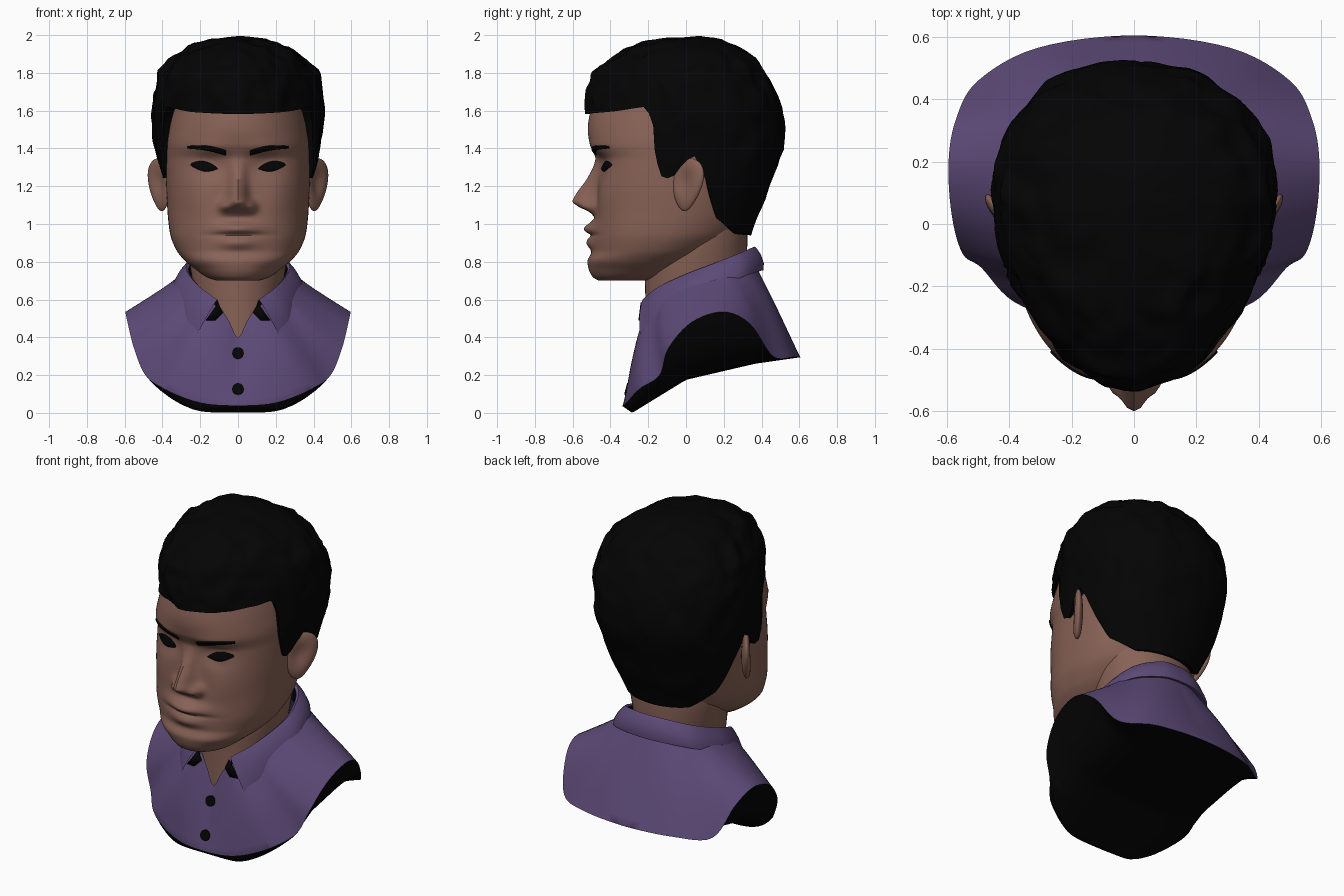
import bpy, bmesh, math
from mathutils import Vector, Matrix, noise

if "Cube" in bpy.data.objects:
    bpy.data.objects.remove(bpy.data.objects["Cube"])


def material(name, rgb):
    m = bpy.data.materials.new(name)
    m.diffuse_color = (*rgb, 1)
    m.use_nodes = True
    m.node_tree.nodes["Principled BSDF"].inputs["Base Color"].default_value = m.diffuse_color
    return m


SKIN = material("brown skin", (0.245, 0.122, 0.092))
CLOTH = material("purple cloth", (0.108, 0.068, 0.185))
BLACK = material("black", (0.0012, 0.0012, 0.0012))


def table(rows, x, smooth=True):
    """Monotone smooth interpolation of rows (x, a, b, ...) -> [a, b, ...]"""
    x = min(max(x, rows[0][0]), rows[-1][0])
    i = next(k for k in range(len(rows) - 1) if x <= rows[k + 1][0])
    p, q = rows[i], rows[i + 1]
    h = q[0] - p[0]
    t = (x - p[0]) / h

    def slope(k, c):
        if k == 0 or k == len(rows) - 1:
            a, b = (rows[0], rows[1]) if k == 0 else (rows[-2], rows[-1])
            return (b[c] - a[c]) / (b[0] - a[0])
        l, m, r = rows[k - 1:k + 2]
        d0, d1 = (m[c] - l[c]) / (m[0] - l[0]), (r[c] - m[c]) / (r[0] - m[0])
        return 2 * d0 * d1 / (d0 + d1) if d0 * d1 > 0 else 0
    out = []
    for c in range(1, len(p)):
        if smooth:
            m0, m1 = slope(i, c) * h, slope(i + 1, c) * h
            out.append((2 * t ** 3 - 3 * t * t + 1) * p[c] + (t ** 3 - 2 * t * t + t) * m0
                       + (3 * t * t - 2 * t ** 3) * q[c] + (t ** 3 - t * t) * m1)
        else:
            out.append(p[c] + (q[c] - p[c]) * t)
    return out


def spline(pts, k=6):
    """Catmull-Rom through points; ends lying on x = 0 are mirrored"""
    def ghost(end, nxt):
        return Vector((-nxt.x, nxt.y, nxt.z)) if abs(end.x) < 1e-6 else end * 2 - nxt
    p = [Vector(v) for v in pts]
    p = [ghost(p[0], p[1])] + p + [ghost(p[-1], p[-2])]
    out = []
    for a, b, c, d in zip(p, p[1:], p[2:], p[3:]):
        for t in (j / k for j in range(k)):
            out.append(0.5 * (2 * b + (c - a) * t + (2 * a - 5 * b + 4 * c - d) * t * t
                              + (3 * b - a - 3 * c + d) * t ** 3))
    return out + [p[-2]]


def finish(bm, name, mats, mirror=False, thick=0, angle=50):
    bmesh.ops.remove_doubles(bm, verts=bm.verts, dist=1e-5)
    bmesh.ops.recalc_face_normals(bm, faces=bm.faces)
    me = bpy.data.meshes.new(name)
    bm.to_mesh(me)
    bm.free()
    ob = bpy.data.objects.new(name, me)
    bpy.context.collection.objects.link(ob)
    for m in mats:
        me.materials.append(m)
    bpy.ops.object.select_all(action='DESELECT')
    ob.select_set(True)
    bpy.context.view_layer.objects.active = ob
    bpy.ops.object.shade_smooth_by_angle(angle=math.radians(angle))
    if thick:
        s = ob.modifiers.new("thickness", 'SOLIDIFY')
        s.thickness, s.offset = thick, 0
    if mirror:
        ob.modifiers.new("mirror", 'MIRROR').use_clip = True


def loft(name, rings, mats, closed=True, caps=False, rule=None, **kw):
    bm = bmesh.new()
    vs = [[bm.verts.new(p) for p in r] for r in rings]
    n = len(rings[0])
    for i in range(len(vs) - 1):
        for j in range(n if closed else n - 1):
            k = (j + 1) % n
            f = bm.faces.new((vs[i][j], vs[i][k], vs[i + 1][k], vs[i + 1][j]))
            f.material_index = rule(i) if rule else 0
    if caps:
        bm.faces.new(vs[0])
        bm.faces.new(vs[-1])
    finish(bm, name, mats, **kw)


def power(v, e):
    return math.copysign(abs(v) ** e, v)


def gauss(a, sa, b, sb):
    return math.exp(-(a / sa) ** 2 - (b / sb) ** 2)


# Head: z, half width, front y, back y, front squareness
HEAD = [(.70, .11, -.46, -.20, 2.1), (.715, .16, -.49, -.12, 2.1), (.76, .225, -.515, 0, 2.1),
        (.80, .275, -.522, .08, 2.2), (.86, .325, -.495, .18, 2.3), (.95, .36, -.49, .29, 2.4),
        (1.05, .372, -.48, .34, 2.4), (1.2, .38, -.468, .38, 2.5), (1.34, .383, -.47, .42, 2.4),
        (1.42, .38, -.508, .43, 2.3), (1.5, .37, -.52, .43, 2.1), (1.6, .352, -.505, .42, 1.95),
        (1.72, .30, -.43, .37, 1.9), (1.85, .18, -.25, .22, 2)]
# Nose: z, height, half width
NOSE = [(1.035, 0, .07), (1.065, .035, .065), (1.09, .09, .06), (1.12, .128, .056),
        (1.16, .112, .048), (1.24, .056, .042), (1.33, .014, .045), (1.40, 0, .05)]


def bump(x, z):
    ax = abs(x)
    h, wide = table(NOSE, z)
    h *= math.exp(-abs(x / wide) ** 2.4)
    h += .045 * gauss(ax - .07, .03, z - 1.092, .03)           # nostrils
    h += .052 * gauss(x, .11, z - .975, .036)                  # upper lip
    h += .034 * gauss(x, .10, z - .900, .034)                  # lower lip
    h -= .016 * gauss(x, .13, z - .942, .012)                  # mouth crease
    h -= .032 * gauss(ax - .15, .085, z - 1.31, .06)           # eye socket
    h += .014 * gauss(ax - .175, .055, z - 1.30, .035)         # eyeball
    h += .008 * gauss(ax - .15, .10, z - 1.40, .04)            # brow ridge
    return h + .014 * gauss(ax - .22, .10, z - 1.14, .11)      # cheek


def face_y(x, z):
    w, f, b, n = table(HEAD, z)
    c = (f + b) / 2
    return c - (c - f) * max(0, 1 - (abs(x) / w) ** n) ** (1 / n) - bump(x, z)


def head_ring(z, count=200):
    w, f, b, n = table(HEAD, z)
    c, ring = (f + b) / 2, []
    for i in range(count):
        t = 2 * math.pi * i / count
        e = 2 / n if math.cos(t) > 0 else 1
        x, y = w * power(math.sin(t), e), c - (c - f) * power(math.cos(t), e)
        if math.cos(t) > 0:
            y -= bump(x, z) * min(1, 3 * math.cos(t))
        ring.append((x, y, z))
    return ring


loft("head", [head_ring(.70 + 1.15 * i / 140) for i in range(141)], [SKIN], caps=True)

# Neck
NECK = [(.33, .19, -.215, .2), (.62, .23, -.215, .29), (.75, .25, -.22, .32),
        (.95, .275, -.16, .325), (1.1, .26, -.1, .3)]
rings = []
for z, w, f, b in ((z, *table(NECK, z)) for z in (.33 + .07 * i for i in range(12))):
    rings.append([(w * math.sin(a), (f + b) / 2 - (b - f) / 2 * math.cos(a), z)
                  for a in (2 * math.pi * i / 48 for i in range(48))])
loft("neck", rings, [SKIN], caps=True)

# Ears: flattened spheres flared outwards, hollowed on the outer side
bm = bmesh.new()
bmesh.ops.create_uvsphere(bm, u_segments=32, v_segments=24, radius=1)
for v in bm.verts:
    x, y, z = v.co
    r = math.hypot(y + .1, z - .1)
    dent = .024 * math.exp(-(r / .5) ** 2) if x > 0 else 0
    v.co = (.03 * x - dent, .098 * y * (1 + .35 * z) + .015 * z, .14 * z)
bmesh.ops.transform(bm, verts=bm.verts, matrix=Matrix.Translation((.412, .005, 1.208))
                    @ Matrix.Rotation(math.radians(-35), 4, 'Z'))
finish(bm, "ears", [SKIN], mirror=True)


# Painted face parts: thin plates laid on the face surface
def plate(name, x0, x1, low, high, n=16):
    rows = []
    for j in range(5):
        row = []
        for i in range(n + 1):
            u = i / n
            x, z = x0 + (x1 - x0) * u, low(u) + (high(u) - low(u)) * j / 4
            row.append((x, face_y(x, z) - .004, z))
        rows.append(row)
    loft(name, rows, [BLACK], closed=False, mirror=True, thick=.008)


def arch(u):
    return max(0, math.sin(math.pi * u))


plate("eyes", .108, .25, lambda u: 1.292 + .018 * u - .022 * arch(u),
      lambda u: 1.295 + .022 * u + .026 * arch(u) ** .8)
plate("eyebrows", .065, .265, lambda u: 1.365 + .035 * u + .008 * arch(u),
      lambda u: 1.388 + .025 * u + .013 * arch(u))

# Hair: z, half width, front y, back y, front squareness
HAIR = [(.94, .28, -.5, .345, 2.3), (1.03, .325, -.5, .375, 2.3), (1.13, .37, -.5, .42, 2.3),
        (1.25, .41, -.5, .46, 2.3), (1.4, .435, -.52, .52, 2), (1.46, .445, -.53, .53, 1.85),
        (1.62, .46, -.54, .505, 1.7), (1.7, .45, -.535, .475, 1.65), (1.8, .42, -.50, .425, 1.7),
        (1.87, .36, -.42, .37, 1.8), (1.94, .27, -.28, .28, 2), (1.98, .15, -.12, .17, 2),
        (1.995, 0, .08, .08, 2)]
# Hairline height against y along the side of the head
LINE = [(-.55, 1.58), (-.4, 1.595), (-.25, 1.62), (-.2, 1.55), (-.19, 1.45), (-.15, 1.34),
        (-.10, 1.235), (-.05, 1.25), (0, 1.33), (.05, 1.36), (.09, 1.27), (.13, 1.13),
        (.18, 1.03), (.365, .945), (.5, .94)]
N, M, CY = 120, 34, .08
rings = [[] for _ in range(M + 2)]
for i in range(N):
    t = 2 * math.pi * i / N
    s, c = math.sin(t), math.cos(t)
    zl = table(LINE, CY - (.61 if c > 0 else .42) * c, False)[0]
    for k in range(M + 1):
        z = 1.995 - (1.995 - zl) * (k / M) ** 1.6
        w, f, b, n = table(HAIR, z, False)
        e = 2 / n if c > 0 else 2 / 2.2
        x, y = w * power(s, e), -((CY - f) if c > 0 else (b - CY)) * power(c, e)
        q = noise.noise(Vector((x, y, z)) * 8.5) + .5 * noise.noise(Vector((x, y, z + 5)) * 15)
        lump = 1 + .042 * q * min(1, (z - .7) / .8)
        dz = .035 * q * min(1, 3 * k / M) * (1 - k / M)
        rings[k].append((x * lump, CY + y * lump, min(2, z + dz)))
    x, y, z = rings[M][-1]
    rings[M + 1].append((x * .86, CY + (y - CY) * .86, z + .01))
loft("hair", rings, [BLACK])

# Shirt body: lofted from neck opening to the cut edge, then closed by a black underside
NECKLINE = [(0, -.235, .40), (.05, -.225, .49), (.11, -.2, .58), (.17, -.15, .63), (.22, -.1, .66),
            (.27, 0, .70), (.285, .1, .73), (.27, .2, .76), (.2, .3, .78), (.1, .345, .795),
            (0, .36, .80)]
EDGE = [(0, -.335, .04), (.2, -.315, .055), (.385, -.25, .125), (.49, -.14, .20), (.55, -.095, .34),
        (.585, .03, .48), (.595, .2, .535), (.57, .34, .47), (.5, .46, .30), (.31, .565, .295),
        (0, .605, .295)]
KEEL = [(-.335, .035), (-.285, 0), (0, .175), (.365, .26), (.61, .295)]
inner, edge = spline(NECKLINE), spline(EDGE)
rings, S, B = [], 12, 14
for k in range(S + 1):
    s, ring = k / S, []
    for j, (a, b) in enumerate(zip(inner, edge)):
        p = a.lerp(b, s)
        p.y -= .03 * math.sin(2 * math.pi * j / (len(edge) - 1)) * math.sin(math.pi * s)
        ring.append(p)
    rings.append(ring)
for k in range(1, B + 1):
    s = (k / B) ** 1.5
    rings.append([(p.x * (1 - s), p.y, p.z + (table(KEEL, p.y, False)[0] - p.z) * (1 - (1 - s) ** 6))
                  for p in edge])
loft("shirt_body", rings, [CLOTH, BLACK], closed=False, rule=lambda i: int(i >= S),
     mirror=True, angle=40)

# Collar: black inner stand, fold at the top, purple leaf outside
TOP = [(.11, -.23, .60), (.2, -.15, .665), (.262, 0, .735), (.272, .13, .785), (.22, .27, .84),
       (.1, .35, .875), (0, .365, .88)]
LOW = [(.235, -.232, .37), (.295, -.135, .50), (.34, .01, .61), (.345, .13, .665), (.28, .3, .72),
       (.13, .39, .75), (0, .41, .755)]
top, low = spline(TOP), spline(LOW)


def shrink(p, f, dz):
    return Vector((p.x * f, .06 + (p.y - .06) * f, p.z + dz))


rings = [[shrink(p, .95, -.11) for p in top], [shrink(p, .95, -.01) for p in top], top]
for s in (.08, .35, .7, 1):
    rings.append([a.lerp(b, s) + Vector((a.x, a.y - .06, 0)) * .06 * math.sin(math.pi * s) ** .7
                  if s < 1 else b for a, b in zip(top, low)])
rings.append([shrink(p, .94, .005) for p in low])
loft("collar", rings, [CLOTH, BLACK], closed=False, rule=lambda i: int(i == 0), mirror=True)

# Dark gaps under the collar points
loft("collar_gaps", [[(.105, -.236, .585), (.17, -.243, .49)], [(.08, -.238, .53), (.12, -.248, .49)]],
     [BLACK], closed=False, mirror=True, thick=.008)

# Buttons
for z, y in ((.315, -.260), (.125, -.310)):
    bm = bmesh.new()
    bmesh.ops.create_cone(bm, cap_ends=True, segments=20, radius1=.031, radius2=.031, depth=.02,
                          matrix=Matrix.Translation((0, y, z)) @ Matrix.Rotation(math.radians(75), 4, 'X'))
    finish(bm, "button", [BLACK])
